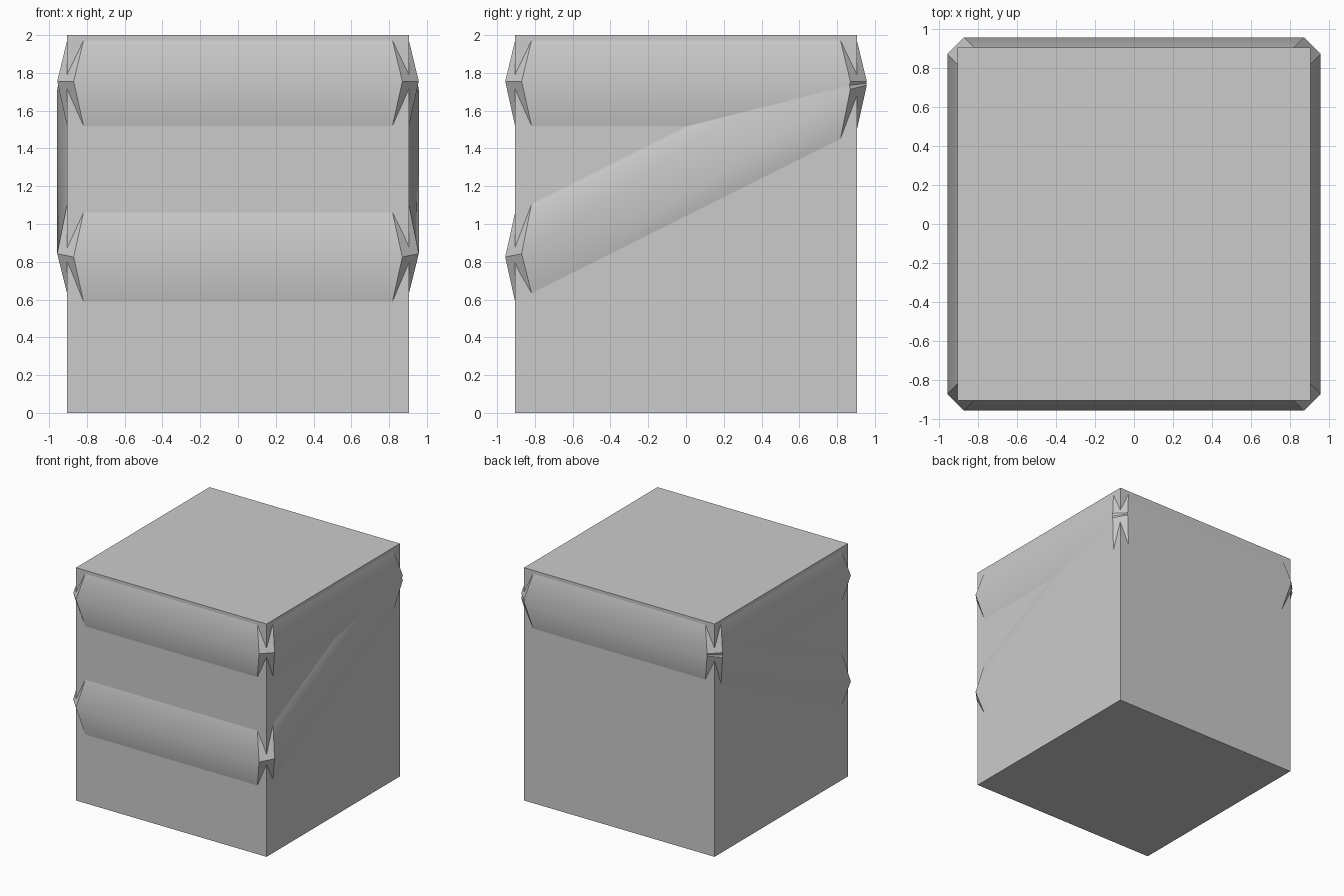
import bpy

if "Cube" in bpy.data.objects:
    bpy.data.objects.remove(bpy.data.objects["Cube"])

WALL, RIDGE, CUT, HALF = 0.905, 0.957, 0.087, 0.235


def loop(r):
    """Chamfered square outline."""
    c = r - CUT
    return [(-c, -r), (c, -r), (r, -c), (r, c), (c, r), (-c, r), (-r, c), (-r, -c)]


def make_band(name, z_at):
    """Wrap-around band with a ridge in the middle; z_at gives its centre height."""
    verts, faces = [], []
    for r, dz in ((WALL, -HALF), (RIDGE, 0.0), (WALL, HALF)):
        shift = dz if abs(dz) < 0.01 else dz * 0.92 if z_at is top_height and dz > 0 else dz
        verts += [(x, y, z_at(x, y) + shift) for x, y in loop(r)]
    for row in range(2):
        for i in range(8):
            j = (i + 1) % 8
            a = row * 8
            faces.append((a + i, a + j, a + 8 + j, a + 8 + i))
    mesh = bpy.data.meshes.new(name)
    mesh.from_pydata(verts, [], faces)
    obj = bpy.data.objects.new(name, mesh)
    bpy.context.collection.objects.link(obj)
    bpy.ops.object.select_all(action='DESELECT')
    obj.select_set(True)
    bpy.context.view_layer.objects.active = obj
    bpy.ops.object.shade_smooth_by_angle(angle=0.6)
    return obj


def top_height(x, y):
    return 1.755


def slope_height(x, y):
    # level on the front and back, rising along both sides
    if y < -0.9:
        return 0.825
    if y > 0.9:
        return 1.735
    return 1.278 + 0.5 * y


# Main block
bpy.ops.mesh.primitive_cube_add(size=1, location=(0, 0, 1))
block = bpy.context.object
block.name = "block"
block.scale = (2 * WALL, 2 * WALL, 2)
bpy.ops.object.transform_apply(location=True, rotation=False, scale=True)

# Level band near the top and the tilted band joining it at the back
make_band("top_band", top_height)
make_band("sloping_band", slope_height)
